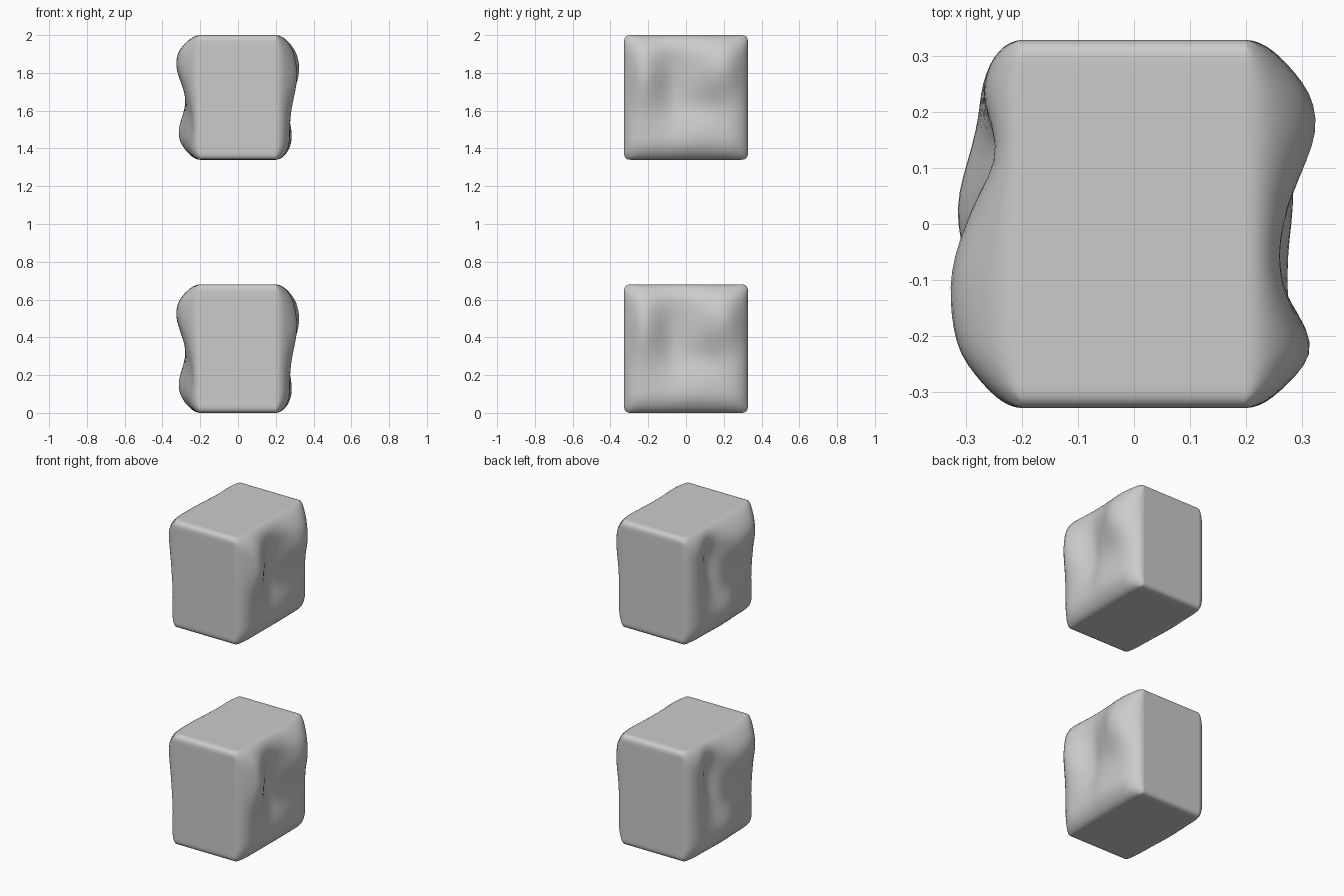
import bpy, bmesh, math

if "Cube" in bpy.data.objects:
    bpy.data.objects.remove(bpy.data.objects["Cube"])

HY = 0.328      # half depth
EDGE_X = 0.20   # half width where the flat faces end
R = 0.03        # small rounding of the front/back/top/bottom edges

# Bumps and dips on each flank: (y, height fraction, amount, y size, height size)
RIGHT = [(0.18, 0.73, 0.055, 0.11, 0.22), (-0.22, 0.68, 0.045, 0.08, 0.25),
         (0.05, 0.20, 0.015, 0.20, 0.18), (-0.06, 0.55, -0.03, 0.07, 0.30),
         (0.08, 0.42, -0.015, 0.12, 0.12)]
LEFT = [(-0.10, 0.77, 0.055, 0.13, 0.20), (0.02, 0.22, 0.045, 0.13, 0.17),
        (0.13, 0.70, -0.045, 0.06, 0.22), (-0.26, 0.28, -0.025, 0.08, 0.20),
        (-0.22, 0.80, 0.02, 0.08, 0.2)]


def rounded(d, width=0.11):
    """Quarter-round rise from an edge at distance d."""
    t = min(max(d / width, 0), 1)
    return math.sqrt(1 - (1 - t) ** 2)


def half_width(y, f, height, bumps):
    w = 0.07
    for by, bf, a, sy, sf in bumps:
        w += a * math.exp(-((y - by) / sy) ** 2 - ((f - bf) / sf) ** 2)
    fade = rounded(HY - abs(y)) * rounded(min(f, 1 - f) * height)
    return EDGE_X + w * fade


def stone(name, z0, z1):
    height, hz, mid = z1 - z0, (z1 - z0) / 2, (z0 + z1) / 2
    bm = bmesh.new()
    bmesh.ops.create_cube(bm, size=2)
    bmesh.ops.subdivide_edges(bm, edges=bm.edges[:], cuts=35, use_grid_fill=True)
    for v in bm.verts:
        # crowd the grid towards the edges, then shape the flanks
        nx, ny, nz = (math.sin(c * math.pi / 2) for c in v.co)
        y, z = ny * HY, nz * hz
        x = nx * half_width(y, (nz + 1) / 2, height, RIGHT if nx > 0 else LEFT)
        # soften the corners of the depth/height square
        iy, iz = HY - R, hz - R
        dy, dz = max(abs(y) - iy, 0), max(abs(z) - iz, 0)
        length = math.hypot(dy, dz)
        if dy > 0 and dz > 0:
            k = max(dy, dz) / length
            y = math.copysign(iy + dy * k, y)
            z = math.copysign(iz + dz * k, z)
        v.co = (x, y, mid + z)
    bmesh.ops.recalc_face_normals(bm, faces=bm.faces[:])
    for f in bm.faces:
        f.smooth = True
    mesh = bpy.data.meshes.new(name)
    bm.to_mesh(mesh)
    bm.free()
    obj = bpy.data.objects.new(name, mesh)
    bpy.context.collection.objects.link(obj)
    # gentle weathering
    s = obj.modifiers.new("soften", 'SMOOTH')
    s.factor, s.iterations = 0.5, 2


# Two matching stone blocks, one above the other
stone("lower_stone_block", 0.0, 0.68)
stone("upper_stone_block", 1.34, 2.0)
